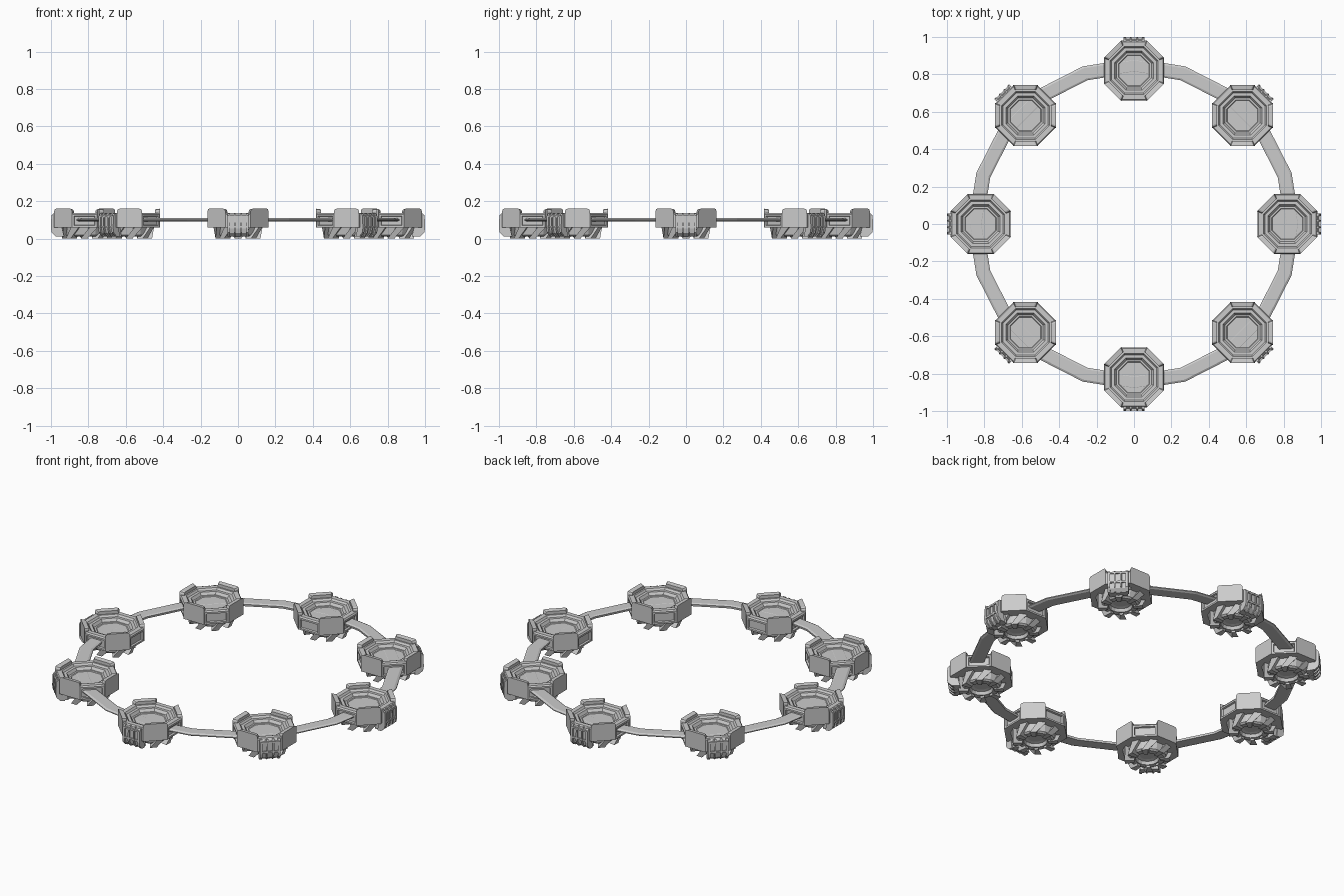
import bpy, bmesh
from math import cos, sin, pi, radians
from mathutils import Matrix

if "Cube" in bpy.data.objects:
    bpy.data.objects.remove(bpy.data.objects["Cube"])


def finish(bm, name):
    bmesh.ops.recalc_face_normals(bm, faces=bm.faces[:])
    me = bpy.data.meshes.new(name)
    bm.to_mesh(me)
    bm.free()
    return me


def lathe(bm, prof, n, closed=False):
    # n-sided rings; radii are given to the flat sides
    rings = []
    for r, z in prof:
        c = r / cos(pi / n)
        rings.append([bm.verts.new((c * cos((k + .5) * 2 * pi / n), c * sin((k + .5) * 2 * pi / n), z))
                      for k in range(n)])
    pairs = list(zip(rings, rings[1:]))
    if closed:
        pairs.append((rings[-1], rings[0]))
    else:
        bm.faces.new(rings[0])
        bm.faces.new(rings[-1])
    for a, b in pairs:
        for k in range(n):
            j = (k + 1) % n
            bm.faces.new((a[k], a[j], b[j], b[k]))


def loft(bm, a, b):
    # solid between two matching outlines
    va, vb = [bm.verts.new(p) for p in a], [bm.verts.new(p) for p in b]
    bm.faces.new(va)
    bm.faces.new(vb)
    n = len(va)
    for k in range(n):
        j = (k + 1) % n
        bm.faces.new((va[k], va[j], vb[j], vb[k]))
    return va + vb


def pod_body():
    bm = bmesh.new()
    lathe(bm, [(.16, .06), (.16, .13), (.154, .138), (.128, .138), (.12, .127), (.104, .127),
               (.094, .112), (.084, .112), (.08, .108)], 8)
    bmesh.ops.recalc_face_normals(bm, faces=bm.faces[:])
    # recessed panels on the four sides without armour
    walls = [f for f in bm.faces if abs(f.normal.z) < .01 and max(abs(f.normal.x), abs(f.normal.y)) > .99]
    bmesh.ops.inset_individual(bm, faces=walls, thickness=.014, depth=0)
    bmesh.ops.inset_individual(bm, faces=walls, thickness=.004, depth=-.01)
    return finish(bm, "pod_body")


def armour_plates():
    bm = bmesh.new()
    out = [(-.067, .06), (.067, .06), (.067, .148), (.062, .157), (.053, .16),
           (-.053, .16), (-.062, .157), (-.067, .148)]
    for k in range(4):
        # inner outline is slightly smaller so the back edges slope
        vs = loft(bm, [(.137, y * .84, z - (.004 if z > .1 else 0)) for y, z in out],
                  [(.163, y, z) for y, z in out])
        bmesh.ops.rotate(bm, verts=vs, matrix=Matrix.Rotation(radians(45 + 90 * k), 3, 'Z'))
    return finish(bm, "armour_plates")


def outer_port():
    bm = bmesh.new()
    side = [(.11, .012), (.145, .012), (.165, .03), (.171, .055), (.171, .12), (.163, .13), (.14, .13)]
    loft(bm, [(x, -.05, z) for x, z in side], [(x, .05, z) for x, z in side])
    # raised slats on the port
    rib = [(.13, .01), (.155, .012), (.176, .032), (.18, .055), (.178, .12), (.168, .134), (.15, .134)]
    for y, w in ((-.049, .007), (-.017, .004), (.017, .004), (.049, .007)):
        loft(bm, [(x, y - w, z) for x, z in rib], [(x, y + w, z) for x, z in rib])
    for z in (.058, .115):
        loft(bm, [(x, -.05, h) for x, h in ((.165, z), (.178, z), (.178, z + .01), (.165, z + .01))],
             [(x, .05, h) for x, h in ((.165, z), (.178, z), (.178, z + .01), (.165, z + .01))])
    return finish(bm, "outer_port")


def lower_rotor():
    bm = bmesh.new()
    lathe(bm, [(.108, .062), (.1, .02), (.09, .012), (.062, .012), (.056, .03), (.04, .034)], 16)
    # slanted teeth
    for k in range(8):
        t = k * pi / 4 + radians(10)

        def quad(z, a0, a1, r0, r1):
            return [(r * cos(t + radians(a)), r * sin(t + radians(a)), z)
                    for r, a in ((r0, a0), (r1, a0), (r1, a1), (r0, a1))]
        loft(bm, quad(0, -20, -3, .07, .122), quad(.062, 2, 22, .07, .134))
    return finish(bm, "lower_rotor")


# eight pods around the ring, sharing their part meshes
parts = [pod_body(), armour_plates(), outer_port(), lower_rotor()]
for i in range(8):
    a = i * pi / 4
    r = .82
    for me in parts:
        ob = bpy.data.objects.new(f"{me.name}_{i + 1}", me)
        ob.location = (r * cos(a), r * sin(a), 0)
        ob.rotation_euler = (0, 0, a)
        bpy.context.collection.objects.link(ob)

# flat connecting ring with chamfered outer edge, corners at multiples of 18 degrees
bm = bmesh.new()
s = cos(pi / 20)
lathe(bm, [(.81 * s, .092), (.875 * s, .092), (.886 * s, .098), (.886 * s, .103), (.875 * s, .109),
           (.818 * s, .109), (.808 * s, .104)], 20, closed=True)
bmesh.ops.rotate(bm, verts=bm.verts[:], matrix=Matrix.Rotation(radians(9), 3, 'Z'))
bpy.context.collection.objects.link(bpy.data.objects.new("connecting_ring", finish(bm, "connecting_ring")))
